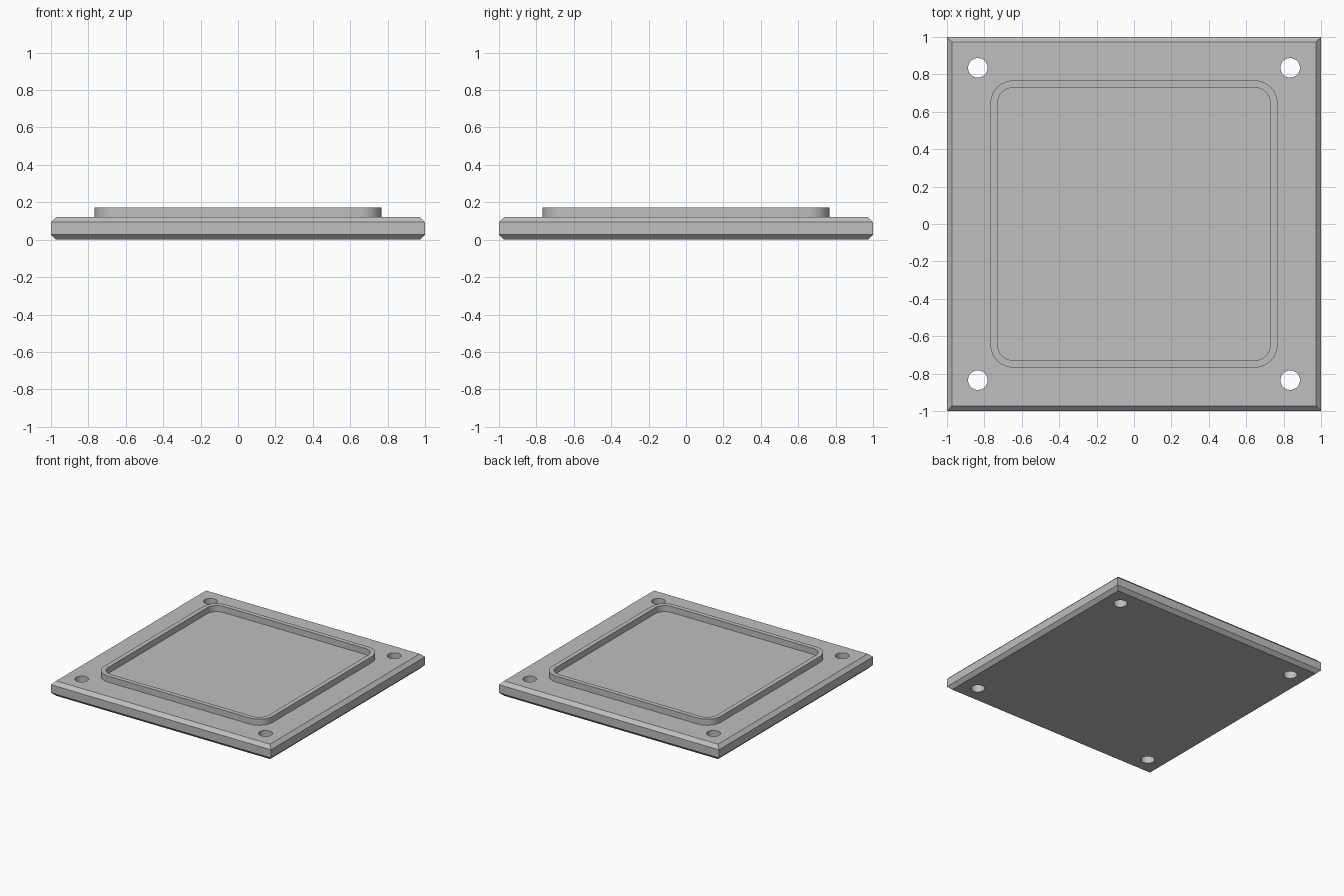
import bpy
import bmesh
from math import cos, sin, pi
from mathutils import Matrix

cube = bpy.data.objects.get("Cube")
if cube:
    bpy.data.objects.remove(cube, do_unlink=True)

HALF, CHAMFER, TOP = 1.0, 0.028, 0.122
RIM_TOP = 0.172
HOLE_POS, HOLE_RADIUS = 0.835, 0.052

# Single grey material
grey = bpy.data.materials.new("plain_grey")
grey.use_nodes = True
colour = (0.52, 0.52, 0.52, 1)
grey.diffuse_color = colour
grey.node_tree.nodes["Principled BSDF"].inputs["Base Color"].default_value = colour


def finish(name, bm):
    bmesh.ops.recalc_face_normals(bm, faces=bm.faces)
    mesh = bpy.data.meshes.new(name)
    bm.to_mesh(mesh)
    bm.free()
    mesh.materials.append(grey)
    obj = bpy.data.objects.new(name, mesh)
    bpy.context.collection.objects.link(obj)
    return obj


def rounded_square(half, radius, steps=12):
    """Outline of a square, with arcs at the corners when radius is set."""
    points = []
    for corner in range(4):
        a = corner * pi / 2
        sx, sy = (1, 1, -1, -1)[corner], (1, -1, -1, 1)[corner - 1]
        c = half - radius
        for i in range(steps + 1 if radius else 1):
            t = a + i / steps * pi / 2
            arc = (cos(t) * radius, sin(t) * radius)
            points.append((sx_of(corner) * c + arc[0], sy_of(corner) * c + arc[1]))
    return points


def sx_of(corner):
    return 1 if corner in (0, 3) else -1


def sy_of(corner):
    return 1 if corner < 2 else -1


def loft(bm, sections, closed=False):
    """Bridge outlines given as (half, radius, z); cap the ends unless closed."""
    rings = [[bm.verts.new((x, y, z)) for x, y in rounded_square(h, r)]
             for h, r, z in sections]
    pairs = list(zip(rings, rings[1:]))
    if closed:
        pairs.append((rings[-1], rings[0]))
    else:
        bm.faces.new(rings[0])
        bm.faces.new(rings[-1])
    for low, high in pairs:
        n = len(low)
        for i in range(n):
            j = (i + 1) % n
            bm.faces.new((low[i], low[j], high[j], high[i]))


def smooth(obj):
    bpy.ops.object.select_all(action="DESELECT")
    obj.select_set(True)
    bpy.context.view_layer.objects.active = obj
    bpy.ops.object.shade_smooth_by_angle(angle=pi / 6)


# Chamfered base plate
bm = bmesh.new()
inset = HALF - CHAMFER
loft(bm, [(inset, 0, 0), (HALF, 0, CHAMFER),
          (HALF, 0, TOP - CHAMFER), (inset, 0, TOP)])
plate = finish("base_plate", bm)

# Four bolt holes cut through the corners
bm = bmesh.new()
for sx in (-1, 1):
    for sy in (-1, 1):
        bmesh.ops.create_cone(
            bm, cap_ends=True, segments=48, radius1=HOLE_RADIUS,
            radius2=HOLE_RADIUS, depth=1,
            matrix=Matrix.Translation((sx * HOLE_POS, sy * HOLE_POS, 0)))
cutter = finish("bolt_hole_cutter", bm)
cutter.hide_render = True
cut = plate.modifiers.new("bolt_holes", "BOOLEAN")
cut.operation = "DIFFERENCE"
cut.solver = "EXACT"
cut.object = cutter
bpy.context.view_layer.objects.active = plate
bpy.ops.object.modifier_apply(modifier=cut.name)
bpy.data.objects.remove(cutter, do_unlink=True)
smooth(plate)

# Raised rim with rounded corners, seated slightly into the plate
bm = bmesh.new()
outer, inner, seat = (0.768, 0.125), (0.73, 0.087), TOP - 0.01
loft(bm, [(*outer, seat), (*outer, RIM_TOP),
          (*inner, RIM_TOP), (*inner, seat)], closed=True)
smooth(finish("raised_rim", bm))
